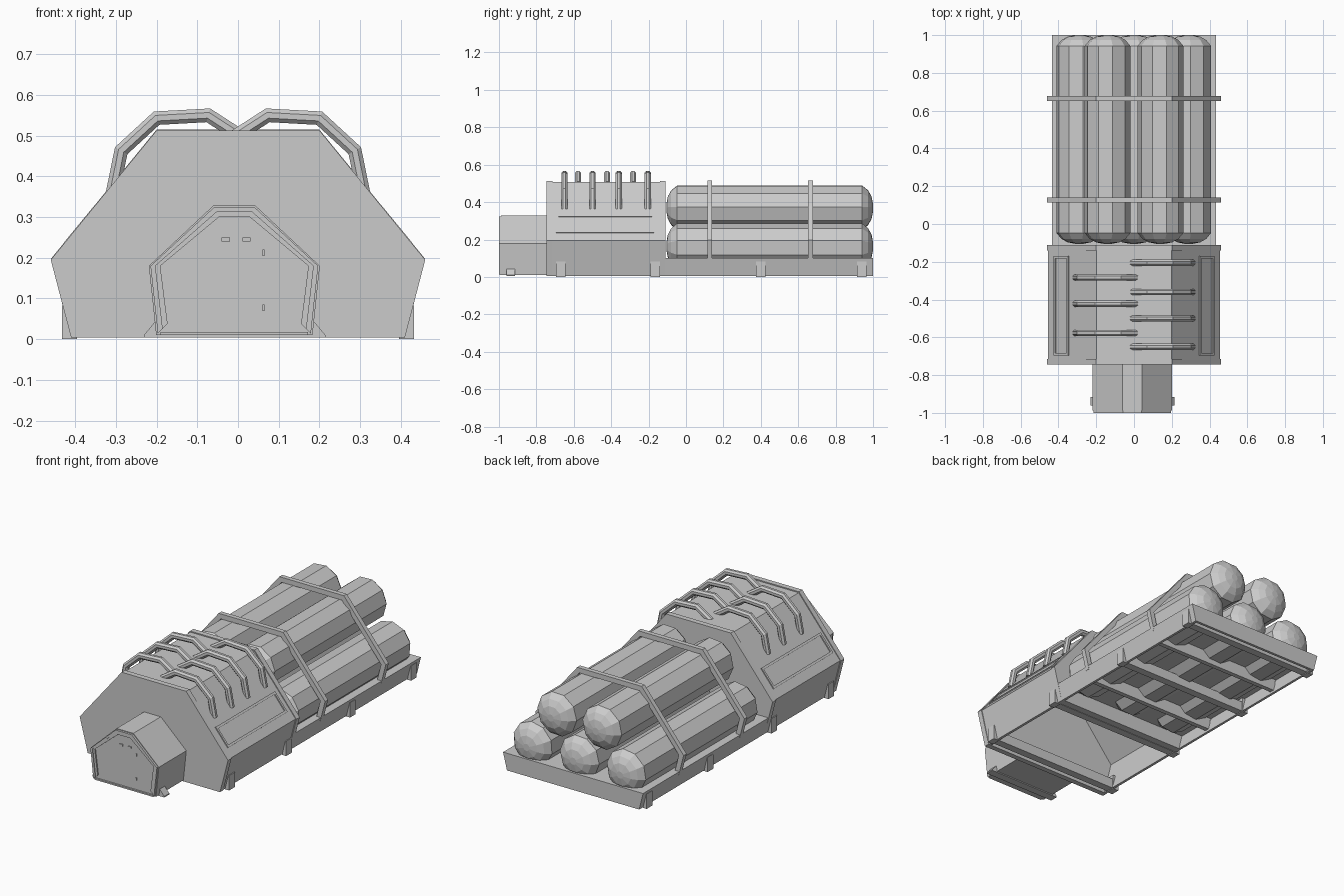
import bpy, bmesh, math, random
from mathutils import Vector

if "Cube" in bpy.data.objects:
    bpy.data.objects.remove(bpy.data.objects["Cube"])
random.seed(4)


def finish(name, bm):
    bmesh.ops.recalc_face_normals(bm, faces=bm.faces)
    me = bpy.data.meshes.new(name)
    bm.to_mesh(me)
    bm.free()
    ob = bpy.data.objects.new(name, me)
    bpy.context.collection.objects.link(ob)
    return ob


def loft(name, rings):
    """Skin a list of equal-length point rings and cap both ends."""
    bm = bmesh.new()
    vs = [[bm.verts.new(p) for p in r] for r in rings]
    n = len(vs[0])
    for a, b in zip(vs, vs[1:]):
        for i in range(n):
            j = (i + 1) % n
            bm.faces.new((a[i], a[j], b[j], b[i]))
    bm.faces.new(vs[0])
    bm.faces.new(vs[-1][::-1])
    return finish(name, bm)


def prism(name, profile, y0, y1):
    return loft(name, [[(x, y, z) for x, z in profile] for y in (y0, y1)])


def box(name, x0, x1, y0, y1, z0, z1):
    return prism(name, [(x0, z0), (x1, z0), (x1, z1), (x0, z1)], y0, y1)


def sym(half):
    """Mirror a right-hand profile into a full one, running right to left."""
    return half + [(-x, z) for x, z in reversed(half)]


def arch(name, outer, inner, y0, y1):
    return prism(name, outer + inner[::-1], y0, y1)


# Main housing: open-bottomed shell between two end plates
plate = sym([(.41, .004), (.46, .195), (.20, .513)])
arch("housing_shell", sym([(.407, .004), (.455, .195), (.198, .507)]),
     sym([(.392, .004), (.44, .192), (.19, .492)]), -.73, -.12)
for name, y in (("front", -.745), ("rear", -.14)):
    prism(f"housing_{name}_plate", plate, y, y + .03)

# Framed panels on the sloped sides
def slope_bar(name, s, z0, z1, y0, y1, lift):
    def pt(z, d):
        return (s * (.455 - (z - .195) * .257 / .312 + d * .77), z + d * .635)
    prism(name, [pt(z0, -.004), pt(z1, -.004), pt(z1, lift), pt(z0, lift)], y0, y1)

for s, side in ((1, "right"), (-1, "left")):
    for i, b in enumerate([(.235, .245, -.695, -.17), (.32, .33, -.695, -.17),
                           (.245, .32, -.695, -.683), (.245, .32, -.182, -.17)]):
        slope_bar(f"{side}_panel_frame_{i}", s, *b, .006)

# Bent roof pipes, staggered left and right
path = [(-.012, .495), (.073, .55), (.2, .543), (.287, .463), (.308, .36)]

def pipe(name, side, y, r=.018, n=8):
    pts = [Vector(p) for p in path]
    rings = []
    for i, p in enumerate(pts):
        d0 = (p - pts[i - 1]).normalized() if i else (pts[1] - p).normalized()
        d1 = (pts[i + 1] - p).normalized() if i < len(pts) - 1 else d0
        t = (d0 + d1).normalized()
        k = r / max(.3, t.dot(d0))
        ring = []
        for j in range(n):
            a = 2 * math.pi * (j + .5) / n
            q = p + Vector((-t.y, t.x)) * k * math.cos(a)
            ring.append((side * q.x, y + r * math.sin(a), q.y))
        rings.append(ring)
    loft(name, rings)

for i, y in enumerate((-.65, -.5, -.36, -.205)):
    pipe(f"right_pipe_{i}", 1, y)
for i, y in enumerate((-.577, -.422, -.283)):
    pipe(f"left_pipe_{i}", -1, y)

# Entrance lobby with a recessed door, slightly off centre
def lobby(g):
    half = [(.192 - g, .01 + g), (.21 - g, .18), (.052 - g * .5, .328 - g)]
    return [(x - .009, z) for x, z in sym(half)]

prism("lobby", lobby(0), -.988, -.74)
arch("door_frame_outer", lobby(.004), lobby(.016), -1, -.985)
arch("door_frame_inner", lobby(.016), lobby(.028), -.996, -.985)
box("door_sill", -.19, .172, -.998, -.985, .01, .018)
for x in (-.03, .021):
    box("door_window", x - .01, x + .01, -.993, -.985, .24, .25)
for z in (.077, .212):
    box("door_hinge", .06, .065, -.992, -.985, z - .008, z + .008)
prism("lobby_foot", [(-.231, .004), (.215, .004), (.215, .01), (.187, .043),
                     (-.204, .043), (-.231, .01)], -.96, -.915)

# Cargo deck: thin top, flared side walls, end walls
box("deck_floor", -.425, .425, -.11, 1, .088, .1)
for s, side in ((1, "right"), (-1, "left")):
    prism(f"deck_{side}_wall", [(s * .41, .004), (s * .434, .1),
                                (s * .42, .1), (s * .396, .004)], -.11, 1)
end = sym([(.41, .004), (.434, .1)])
prism("deck_rear_wall", end, .985, 1)
prism("deck_front_wall", end, -.115, -.1)

# Cross beams whose ends show as feet along the sides
for i, y in enumerate((-.67, -.165, .4, .94)):
    box(f"cross_beam_{i}", -.41, .41, y - .022, y + .022, .004, .06)
    for s in (1, -1):
        a, b = sorted((s * .395, s * .432))
        box(f"beam_foot_{i}", a, b, y - .025, y + .025, 0, .083)

# Tanks: ten-sided with domed ends, three below and two above
dome = [(-.105, .02), (-.097, .062), (-.079, .095), (-.047, .122)]
tank = dome + [(.895 - y, r) for y, r in reversed(dome)]
for i, (x, z) in enumerate([(-.29, .165), (0, .165), (.29, .165),
                            (-.14, .37), (.14, .37)]):
    roll = random.uniform(0, .6)
    loft(f"tank_{i}", [[(x + r * math.cos(roll + k * math.pi / 5), y,
                         z + r * math.sin(roll + k * math.pi / 5))
                        for k in range(10)] for y, r in tank])

# Retaining hoops over the tanks, tied underneath
for i, y in enumerate((.127, .665)):
    arch(f"hoop_{i}", sym([(.43, .08), (.46, .197), (.20, .515)]),
         sym([(.402, .08), (.43, .192), (.187, .487)]), y - .013, y + .013)
    box(f"hoop_tie_{i}", -.41, .41, y - .013, y + .013, .02, .095)
